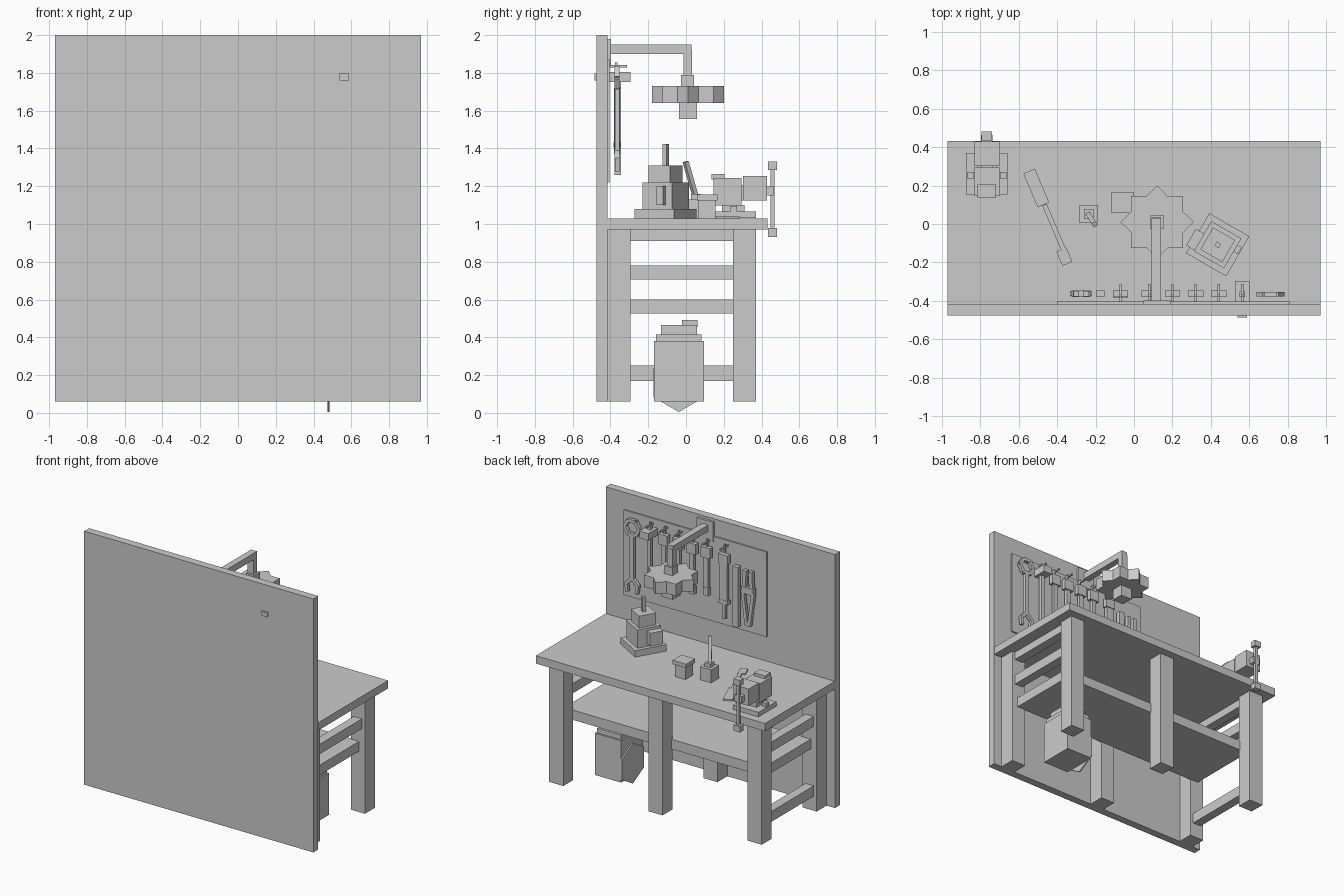
import bpy, bmesh
from math import cos, sin, pi, radians
from mathutils import Vector, Matrix

default_cube = bpy.data.objects.get("Cube")
if default_cube:
    bpy.data.objects.remove(default_cube, do_unlink=True)

grey = bpy.data.materials.new("plain_grey")
grey.use_nodes = True
grey.diffuse_color = (.6, .6, .6, 1)
grey.node_tree.nodes["Principled BSDF"].inputs["Base Color"].default_value = (.6, .6, .6, 1)


def finish(name, bm):
    bmesh.ops.recalc_face_normals(bm, faces=bm.faces)
    mesh = bpy.data.meshes.new(name)
    bm.to_mesh(mesh)
    bm.free()
    mesh.materials.append(grey)
    obj = bpy.data.objects.new(name, mesh)
    bpy.context.collection.objects.link(obj)
    return obj


def block(name, center, size, turn=0, pivot=(0, 0, 0)):
    """Box at an offset from a pivot, turned about the pivot's vertical axis."""
    bm = bmesh.new()
    bmesh.ops.create_cube(bm, size=1)
    bm.transform(Matrix.Translation(pivot) @ Matrix.Rotation(radians(turn), 4, "Z")
                 @ Matrix.Translation(center) @ Matrix.Diagonal((*size, 1)))
    return finish(name, bm)


def rod(name, start, end, width):
    """Square bar between two points."""
    start, end = Vector(start), Vector(end)
    bm = bmesh.new()
    bmesh.ops.create_cube(bm, size=1)
    bm.transform(Matrix.Translation((start + end) / 2)
                 @ (end - start).to_track_quat("Z", "Y").to_matrix().to_4x4()
                 @ Matrix.Diagonal((width, width, (end - start).length, 1)))
    return finish(name, bm)


def plate(name, outline, matrix, depth):
    """Flat outline in local x and y, extruded along local z."""
    bm = bmesh.new()
    face = bm.faces.new([bm.verts.new((u, v, -depth / 2)) for u, v in outline])
    new = bmesh.ops.extrude_face_region(bm, geom=[face])["geom"]
    bmesh.ops.translate(bm, vec=(0, 0, depth),
                        verts=[g for g in new if isinstance(g, bmesh.types.BMVert)])
    bm.transform(matrix)
    return finish(name, bm)


def ring_points(radii, count, start=0):
    return [(radii[i % len(radii)] * cos(start + 2 * pi * i / count),
             radii[i % len(radii)] * sin(start + 2 * pi * i / count)) for i in range(count)]


# Back wall, hanging board and bench
block("back_wall", center=(0, -.445, 1.03), size=(1.94, .06, 1.94))
block("tool_board", center=(.205, -.411, 1.545), size=(1.21, .014, .65))
block("table_top", center=(0, .008, 1), size=(1.94, .845, .06))
block("lower_shelf", center=(0, -.02, .563), size=(1.7, .56, .075))
for side, x in (("left", .84), ("middle", 0), ("right", -.84)):
    block(side + "_front_leg", center=(x, .31, .515), size=(.12, .12, .91))
    block(side + "_rear_leg", center=(x, -.355, .515), size=(.12, .12, .91))
    if x:
        block(side + "_end_apron", center=(x, -.02, .94), size=(.07, .56, .06))
        block(side + "_end_rail", center=(x, -.02, .743), size=(.07, .56, .075))
block("right_foot_rail", center=(-.84, -.02, .21), size=(.07, .56, .08))

# Waste bin under the shelf, with a six-sided sign on its side
block("bin_body", center=(.595, -.038, .22), size=(.22, .265, .32))
block("bin_rim", center=(.595, -.038, .398), size=(.2, .24, .035))
block("bin_lid", center=(.595, -.038, .44), size=(.16, .19, .05))
block("bin_handle", center=(.595, .02, .473), size=(.06, .08, .035))
side_plane = Matrix.Translation((.48, -.038, .16)) @ Matrix.Rotation(pi / 2, 4, "Y")
plate("bin_sign", ring_points([.155], 6), side_plane, .01)

# Overhead lamp
block("lamp_mount", center=(.12, -.407, 1.905), size=(.14, .02, .15))
block("lamp_arm", center=(.115, -.185, 1.925), size=(.05, .43, .05))
block("lamp_post", center=(.115, .01, 1.85), size=(.05, .045, .15))
block("lamp_socket", center=(.12, .008, 1.76), size=(.07, .07, .06))
plate("lamp_shade", ring_points([.19, .145], 16),
      Matrix.Translation((.12, .01, 1.685)), .09)
block("lamp_bulb", center=(.12, .01, 1.6), size=(.095, .095, .09))

# Stepped machine, turned on the bench
spot = (.435, -.108, 1.03)
block("machine_base", (0, 0, .025), (.24, .24, .05), -30, spot)
block("machine_body", (0, 0, .12), (.18, .18, .14), -30, spot)
block("machine_top", (0, 0, .235), (.132, .132, .09), -30, spot)
block("machine_spindle", (0, 0, .335), (.025, .025, .115), -30, spot)
block("machine_box", (-.115, -.035, .12), (.05, .1, .1), -30, spot)
block("machine_switch", (.1, .03, .12), (.03, .04, .1), -30, spot)

# Small lidded box and tool holder
block("small_box", center=(-.06, .112, 1.08), size=(.09, .09, .1))
block("small_box_lid", center=(-.06, .112, 1.14), size=(.115, .11, .03))
block("holder_body", center=(-.235, .052, 1.08), size=(.095, .095, .1))
block("holder_neck", center=(-.235, .052, 1.143), size=(.05, .05, .03))
rod("holder_stick", (-.24, .055, 1.13), (-.205, -.002, 1.33), .024)

# Flat tool lying on the bench
for part, x, y, length, width in (("handle", -.508, .187, .19, .065),
                                  ("shaft", -.414, -.02, .26, .025),
                                  ("tip", -.362, -.17, .08, .055)):
    block("loose_tool_" + part, (0, 0, 0), (length, width, .012), -67, (x, y, 1.035))

# Bench vice
vice = {"pivot": (-.765, 0, 0)}
block("vice_base", center=(0, .262, 1.048), size=(.215, .215, .035), **vice)
block("vice_foot", center=(0, .25, 1.08), size=(.1, .12, .04), **vice)
block("vice_rear_body", center=(0, .22, 1.17), size=(.13, .15, .145), **vice)
block("vice_slide", center=(0, .3, 1.165), size=(.06, .14, .08), **vice)
block("vice_front_jaw", center=(0, .365, 1.19), size=(.13, .125, .13), **vice)
block("vice_anvil", center=(0, .17, 1.25), size=(.095, .07, .03), **vice)
for side, x in (("left", .085), ("right", -.085)):
    block("vice_bolt_" + side, center=(x, .253, 1.08), size=(.035, .035, .03), **vice)
block("vice_screw", center=(0, .44, 1.175), size=(.06, .045, .05), **vice)
block("vice_bar", center=(0, .458, 1.13), size=(.022, .022, .36), **vice)
for end, z in (("top", 1.308), ("bottom", .955)):
    block("vice_bar_knob_" + end, center=(0, .458, z), size=(.055, .046, .045), **vice)

# Ring spanner on the board: hexagonal ring, shank and open fork
ring = ring_points([.062], 6)
for i, (u, v) in enumerate(ring):
    u2, v2 = ring[i - 1]
    rod("spanner_ring_%d" % i, (.71 + u, -.365, 1.775 + v), (.71 + u2, -.365, 1.775 + v2), .025)
block("spanner_shank", center=(.71, -.365, 1.55), size=(.035, .024, .34))
for side, s in (("left", 1), ("right", -1)):
    rod("spanner_fork_" + side, (.71, -.365, 1.39), (.71 + s * .05, -.365, 1.34), .025)
    rod("spanner_prong_" + side, (.71 + s * .05, -.365, 1.35), (.71 + s * .04, -.365, 1.28), .024)

# Hammer, with its head reaching through the wall
block("hammer_head", center=(.563, -.35, 1.778), size=(.075, .11, .055))
block("hammer_peen", center=(.563, -.44, 1.778), size=(.05, .09, .035))
block("hammer_handle", center=(.563, -.365, 1.6), size=(.03, .028, .46))

# Row of hanging tools, each with a short head and a shaft
for i, x in enumerate((.44, .32, .2, .08)):
    low = 1.4 + .02 * i
    block("hanging_tool_head_%d" % i, center=(x, -.362, 1.76), size=(.08, .035, .08))
    block("hanging_tool_shaft_%d" % i, center=(x, -.365, (low + 1.74) / 2),
          size=(.035, .025, 1.74 - low))
    block("hanging_tool_foot_%d" % i, center=(x, -.365, low), size=(.045, .03, .06))
block("chisel_head", center=(-.07, -.362, 1.75), size=(.08, .035, .07))
block("chisel_body", center=(-.07, -.365, 1.57), size=(.06, .03, .3))
block("chisel_collar", center=(-.07, -.365, 1.42), size=(.08, .035, .03))
block("chisel_blade", center=(-.07, -.365, 1.35), size=(.025, .022, .12))

# Pegs above the hanging tools
for i, x in enumerate((.563, .44, .32, .2, .08, -.07)):
    block("peg_%d" % i, center=(x, -.36, 1.835), size=(.012, .095, .012))
    block("peg_hook_%d" % i, center=(x, -.37, 1.825), size=(.012, .014, .06))

# Rule and pliers
block("rule", center=(-.175, -.362, 1.49), size=(.045, .035, .46))
block("pliers_joint", center=(-.275, -.362, 1.56), size=(.1, .035, .05))
for side, s in (("left", 1), ("right", -1)):
    rod("pliers_jaw_" + side, (-.275 + s * .03, -.362, 1.57), (-.275 + s * .025, -.362, 1.71), .03)
    rod("pliers_grip_" + side, (-.275 + s * .045, -.362, 1.55), (-.275 + s * .01, -.362, 1.29), .026)
